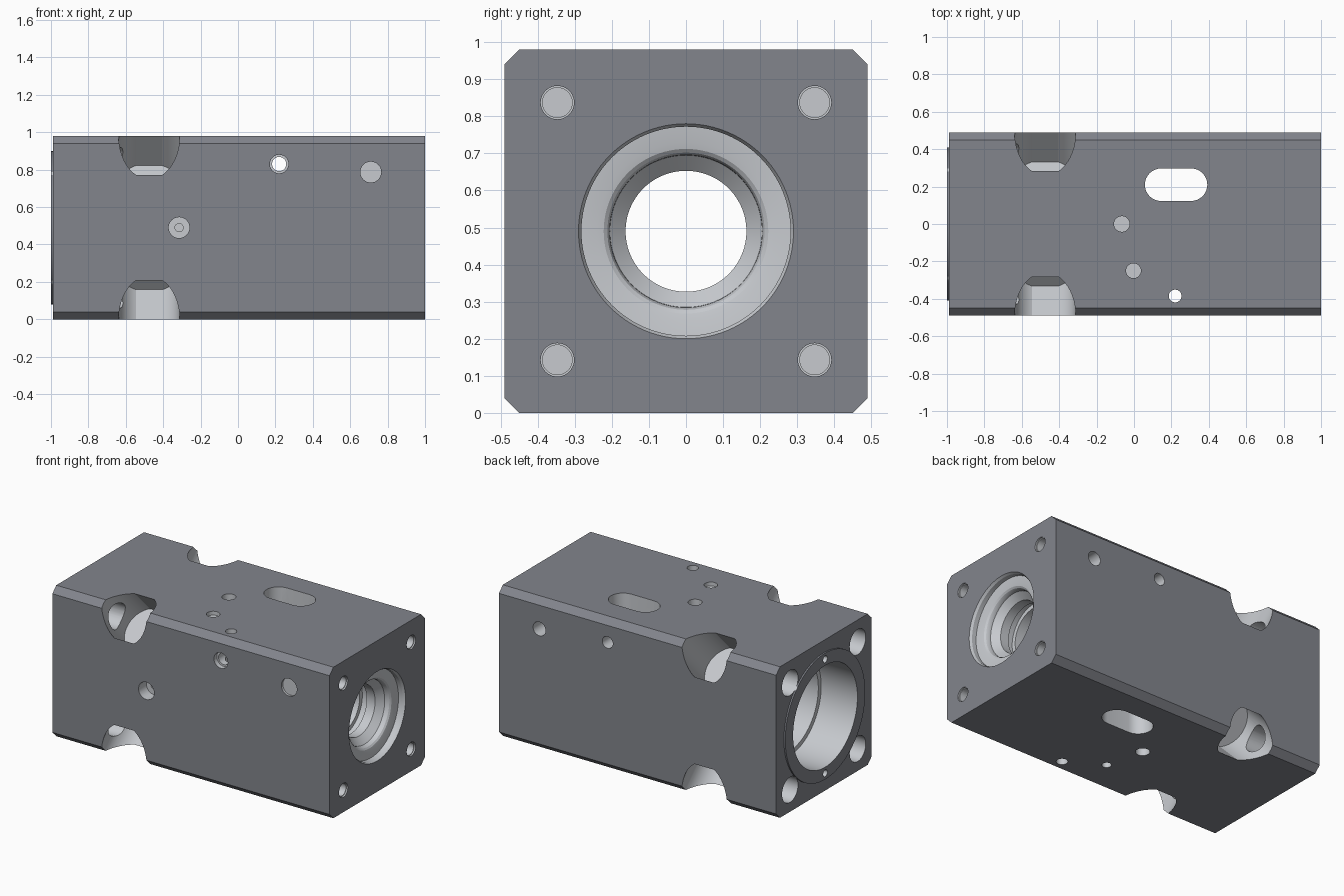
import bpy, bmesh, math
from mathutils import Vector

if "Cube" in bpy.data.objects:
    bpy.data.objects.remove(bpy.data.objects["Cube"])

ZC = 0.49  # height of the main axis


def make_material(name, rgb):
    mat = bpy.data.materials.new(name)
    mat.diffuse_color = (*rgb, 1)
    return mat


DARK = make_material("dark_coating", (0.125, 0.13, 0.148))
DARK.diffuse_color = (0.225, 0.235, 0.265, 1)
LIGHT = make_material("machined_metal", (0.57, 0.59, 0.62))


def make_object(name, bm, mat):
    bmesh.ops.recalc_face_normals(bm, faces=bm.faces)
    mesh = bpy.data.meshes.new(name)
    bm.to_mesh(mesh)
    bm.free()
    mesh.materials.append(mat)
    ob = bpy.data.objects.new(name, mesh)
    bpy.context.collection.objects.link(ob)
    return ob


def rod(name, p, q, r, sides=40, mat=LIGHT):
    """Solid cylinder from p to q."""
    p, q = Vector(p), Vector(q)
    bm = bmesh.new()
    bmesh.ops.create_cone(bm, cap_ends=True, segments=sides, radius1=r, radius2=r, depth=(q - p).length)
    rot = (q - p).to_track_quat('Z', 'Y').to_matrix().to_4x4()
    bmesh.ops.transform(bm, matrix=rot, verts=bm.verts)
    bmesh.ops.translate(bm, vec=(p + q) / 2, verts=bm.verts)
    return make_object(name, bm, mat)


def prism(name, outline, start, travel, mat=LIGHT):
    """Extrude an outline of 3D points along travel."""
    bm = bmesh.new()
    face = bm.faces.new([bm.verts.new(Vector(p) + Vector(start)) for p in outline])
    new = bmesh.ops.extrude_face_region(bm, geom=[face])['geom']
    bmesh.ops.translate(bm, vec=travel, verts=[g for g in new if isinstance(g, bmesh.types.BMVert)])
    if not any(len(f.verts) == len(outline) and abs((f.calc_center_median() - face.calc_center_median()).length) < 1e-6
               for f in bm.faces if f.is_valid):
        bm.faces.new([v for v in bm.verts][:len(outline)])
    return make_object(name, bm, mat)


def lathe_x(name, profile, sides=96):
    """Revolve (x, radius) points about the main axis."""
    bm = bmesh.new()
    rings = []
    for x, r in profile:
        rings.append([bm.verts.new((x, r * math.cos(2 * math.pi * i / sides),
                                    ZC + r * math.sin(2 * math.pi * i / sides))) for i in range(sides)])
    for a, b in zip(rings, rings[1:]):
        for i in range(sides):
            j = (i + 1) % sides
            bm.faces.new((a[i], a[j], b[j], b[i]))
    bm.faces.new(rings[0])
    bm.faces.new(rings[-1])
    return make_object(name, bm, LIGHT)


def combine(target, tool, operation='DIFFERENCE'):
    """Apply a boolean, keeping the tool's material, and throw the tool away."""
    mod = target.modifiers.new("cut", 'BOOLEAN')
    mod.operation, mod.solver, mod.object = operation, 'EXACT', tool
    mod.material_mode = 'TRANSFER'
    bpy.context.view_layer.objects.active = target
    bpy.ops.object.modifier_apply(modifier=mod.name)
    bpy.data.objects.remove(tool, do_unlink=True)


# Block with chamfered long edges
h, c = 0.49, 0.04
section = [(0, -h + c, -h), (0, h - c, -h), (0, h, -h + c), (0, h, h - c),
           (0, h - c, h), (0, -h + c, h), (0, -h, h - c), (0, -h, -h + c)]
block = prism("housing_block", section, (-0.99, 0, ZC), (1.99, 0, 0), DARK)

# Low round boss on the left end
combine(block, rod("boss", (-1, 0, ZC), (-0.9, 0, ZC), 0.41, 96, DARK), 'UNION')

# Stepped main bore, left to right
bore = [(-1.05, 0.33), (-0.74, 0.33), (-0.74, 0.30), (0.42, 0.30), (0.42, 0.163), (0.62, 0.163),
        (0.62, 0.19), (0.68, 0.19), (0.68, 0.163), (0.76, 0.163), (0.76, 0.19), (0.81, 0.19),
        (0.81, 0.163), (0.87, 0.163), (0.91, 0.205), (0.925, 0.206), (0.938, 0.212), (0.946, 0.222),
        (0.95, 0.24), (0.955, 0.282), (0.985, 0.282), (1.0, 0.29), (1.05, 0.29)]
combine(block, lathe_x("bore", bore))

# Corner pockets (round with two flats) and mounting holes, at all four corners
for sy in (-1, 1):
    for sz in (-1, 1):
        def at(x, d):
            return (x, sy * d, ZC + sz * d)
        side = Vector((0, sy, -sz)).normalized()
        outline = []
        for i in range(64):
            a = 2 * math.pi * (i + 0.5) / 64
            v = max(-0.147, min(0.147, 0.163 * math.sin(a)))
            if abs(v) < 0.147 or abs(math.cos(a)) > 0.38:
                outline.append(Vector((0.163 * math.cos(a), 0, 0)) + v * side)
        combine(block, prism("pocket", outline, at(-0.475, 0.49 - 0.262), (0, sy * 0.5, sz * 0.5)))
        combine(block, rod("bolt_hole", at(-1.05, 0.347), at(-0.45, 0.347), 0.082))
        combine(block, rod("tapped_hole", at(0.85, 0.347), at(1.05, 0.347), 0.04))
        combine(block, rod("tapped_mouth", at(0.99, 0.347), at(1.05, 0.347), 0.045))

# Slot passing vertically beside the axis
slot = []
for cx, a0 in ((0.305, -90), (0.145, 90)):
    for i in range(17):
        a = math.radians(a0 + i * 180 / 16)
        slot.append((cx + 0.087 * math.cos(a), 0.21 + 0.087 * math.sin(a), 0))
combine(block, prism("slot", slot, (0, 0, -0.1), (0, 0, 1.2)))

# Small drilled holes: start, end, radius
holes = [
    ((0.22, -0.385, -0.1), (0.22, -0.385, 1.1), 0.034),   # vertical through hole
    ((0.22, -0.6, 0.83), (0.22, 0.6, 0.83), 0.038),       # cross through hole
    ((0.22, -0.6, 0.83), (0.22, -0.46, 0.83), 0.05),
    ((0.71, -0.6, 0.787), (0.71, -0.475, 0.787), 0.056),  # shallow front seat
    ((0.71, 0.38, 0.787), (0.71, 0.6, 0.787), 0.045),
    ((-0.315, -0.6, ZC), (-0.315, -0.41, ZC), 0.056),     # stepped front port
    ((-0.315, -0.42, ZC), (-0.315, -0.36, ZC), 0.022),
    ((-0.065, 0, 0.88), (-0.065, 0, 1.1), 0.042),
    ((-0.065, 0, -0.1), (-0.065, 0, 0.1), 0.042),
    ((-0.003, -0.25, 0.955), (-0.003, -0.25, 1.1), 0.04),
    ((-0.003, -0.25, -0.1), (-0.003, -0.25, 0.1), 0.028),
    ((-1.05, 0, ZC + 0.37), (-0.9, 0, ZC + 0.37), 0.022),  # boss pin holes
    ((-1.05, 0, ZC - 0.37), (-0.9, 0, ZC - 0.37), 0.022),
]
for p, q, r in holes:
    combine(block, rod("drill", p, q, r, 32))

# Smooth round walls, keep machined edges crisp
bpy.context.view_layer.objects.active = block
block.select_set(True)
bpy.ops.object.shade_smooth_by_angle(angle=math.radians(25))

for m in bpy.data.materials:
    if m.users and not m.is_grease_pencil:
        m.use_nodes = True
        m.node_tree.nodes["Principled BSDF"].inputs["Base Color"].default_value = m.diffuse_color
